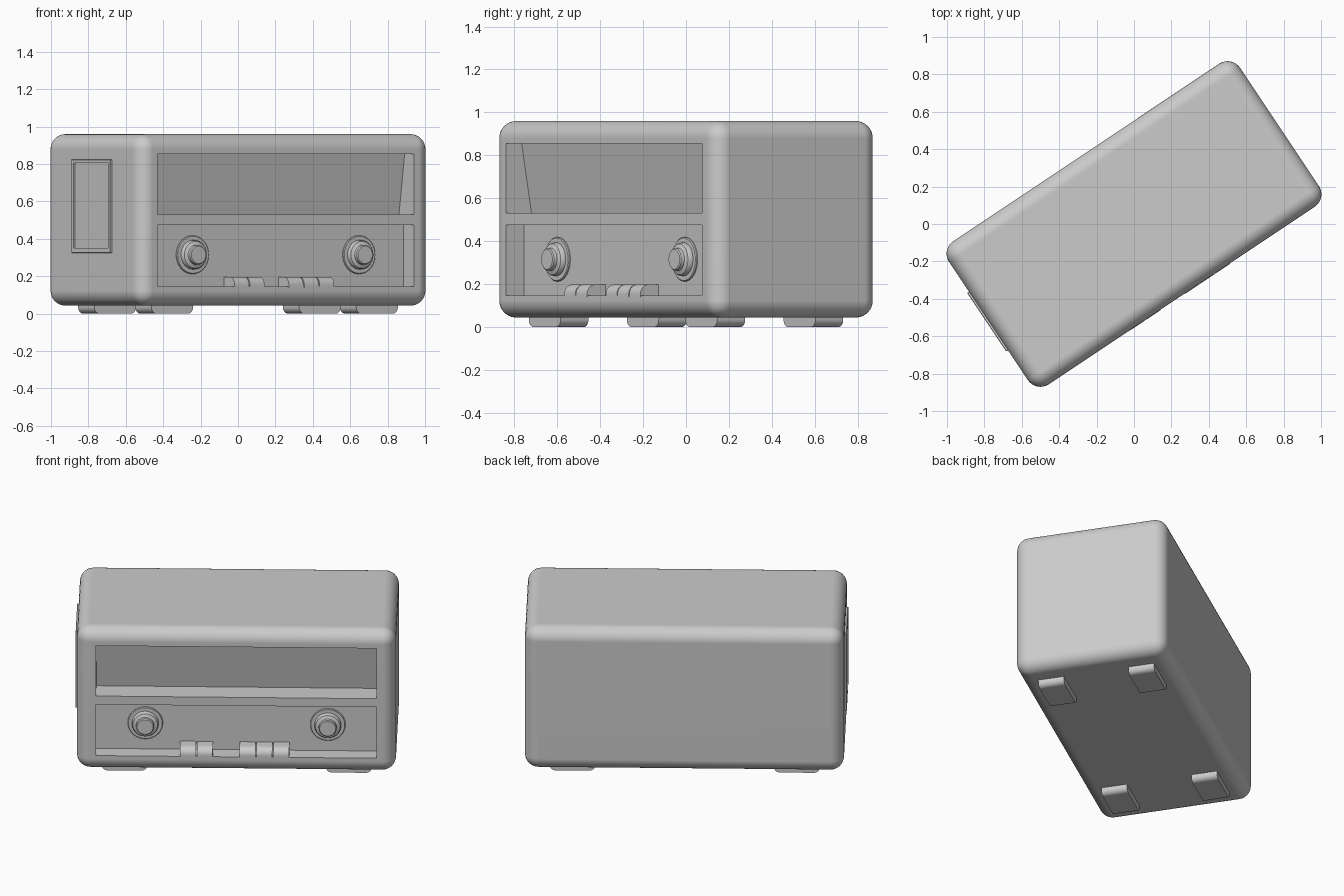
import bpy, bmesh, math
from mathutils import Matrix, Vector

if "Cube" in bpy.data.objects:
    bpy.data.objects.remove(bpy.data.objects["Cube"])

TURN = Matrix.Rotation(math.radians(33.7), 4, 'Z')   # whole radio is turned on its stand


def finish(bm, name):
    bmesh.ops.recalc_face_normals(bm, faces=bm.faces)
    mesh = bpy.data.meshes.new(name)
    bm.to_mesh(mesh)
    bm.free()
    ob = bpy.data.objects.new(name, mesh)
    bpy.context.collection.objects.link(ob)
    return ob


def box(name, lo, hi, bevel=0, segments=6):
    bm = bmesh.new()
    bmesh.ops.create_cube(bm, size=1)
    for v in bm.verts:
        v.co = Vector([l + (c + 0.5) * (h - l) for c, l, h in zip(v.co, lo, hi)])
    if bevel:
        bmesh.ops.bevel(bm, geom=bm.edges[:], offset=bevel, segments=segments,
                        profile=0.5, affect='EDGES')
    return finish(bm, name)


def prism(name, pts, a, b, axis):
    """Extrude a (horizontal, z) profile from a to b along x or y."""
    bm = bmesh.new()
    place = (lambda p, t: (t, p[0], p[1])) if axis == 'x' else (lambda p, t: (p[0], t, p[1]))
    face = bm.faces.new([bm.verts.new(place(p, a)) for p in pts])
    new = bmesh.ops.extrude_face_region(bm, geom=[face])['geom']
    shift = Vector(place((0, 0), b - a))
    bmesh.ops.translate(bm, verts=[g for g in new if isinstance(g, bmesh.types.BMVert)], vec=shift)
    return finish(bm, name)


def arc(cx, cz, r, a0, a1, n=8):
    return [(cx + r * math.cos(math.radians(a0 + (a1 - a0) * i / n)),
             cz + r * math.sin(math.radians(a0 + (a1 - a0) * i / n))) for i in range(n + 1)]


def lathe(name, profile, origin, n=48):
    """Spin a (radius, height) profile; the axis points to the front."""
    bm = bmesh.new()
    rings = []
    for r, h in profile:
        rings.append([bm.verts.new((origin[0] + r * math.cos(2 * math.pi * i / n), origin[1] - h,
                                    origin[2] + r * math.sin(2 * math.pi * i / n))) for i in range(n)])
    for r0, r1 in zip(rings, rings[1:]):
        for i in range(n):
            bm.faces.new((r0[i], r0[(i + 1) % n], r1[(i + 1) % n], r1[i]))
    bm.faces.new(rings[0])
    bm.faces.new(rings[-1])
    return finish(bm, name)


def cut(ob, cutter):
    m = ob.modifiers.new("cut", 'BOOLEAN')
    m.operation, m.solver, m.object = 'DIFFERENCE', 'EXACT', cutter
    bpy.context.view_layer.objects.active = ob
    bpy.ops.object.modifier_apply(modifier=m.name)
    bpy.data.objects.remove(cutter)


# cabinet with a sloped dial recess and a flat control recess
body = box("cabinet", (-0.935, -0.46, 0.043), (0.935, 0.46, 0.96), 0.08, 8)
cut(body, prism("dial_cutter", [(-0.6, 0.53), (-0.317, 0.53), (-0.372, 0.855), (-0.6, 0.855)],
                -0.823, 0.823, 'x'))
cut(body, box("control_cutter", (-0.823, -0.6, 0.145), (0.823, -0.36, 0.475)))

# raised frame on the left end
frame = box("side_frame", (-0.947, -0.188, 0.325), (-0.92, 0.188, 0.825), 0.003, 1)
cut(frame, box("frame_cutter", (-1.0, -0.167, 0.35), (-0.936, 0.167, 0.805)))

# two stepped knobs
for side, s in (("left", -1), ("right", 1)):
    lathe(side + "_knob", [(0.103, -0.01), (0.103, 0.006), (0.099, 0.01), (0.078, 0.01), (0.077, 0.026),
                           (0.072, 0.034), (0.06, 0.037), (0.053, 0.041), (0.052, 0.058), (0.047, 0.063)],
          (s * 0.535, -0.36, 0.315))

# piano keys: a pair and a triple
key = [(-0.35, 0.14), (-0.35, 0.197)] + arc(-0.418, 0.153, 0.044, 90, 180) + [(-0.462, 0.14)]
starts = [-0.333 + 0.099 * i for i in range(2)] + [0.016 + 0.099 * i for i in range(3)]
for i, u in enumerate(starts):
    prism("key_%d" % (i + 1), key, u + 0.003, u + 0.096, 'x')

# four feet with rounded ends
foot = [(-0.134, 0.06)] + arc(-0.099, 0.035, 0.035, 180, 270) + arc(0.099, 0.035, 0.035, 270, 360) + [(0.134, 0.06)]
for sx in (-1, 1):
    for sy in (-1, 1):
        prism("foot", [(x + sx * 0.658, z) for x, z in foot],
              sy * 0.275 - 0.078, sy * 0.275 + 0.078, 'y')

# turn everything and smooth the rounded surfaces
for ob in list(bpy.context.scene.objects):
    ob.data.transform(TURN)
    ob.select_set(True)
    bpy.context.view_layer.objects.active = ob
bpy.ops.object.shade_smooth_by_angle(angle=math.radians(32))
w = body.modifiers.new("normals", 'WEIGHTED_NORMAL')
w.keep_sharp = True
